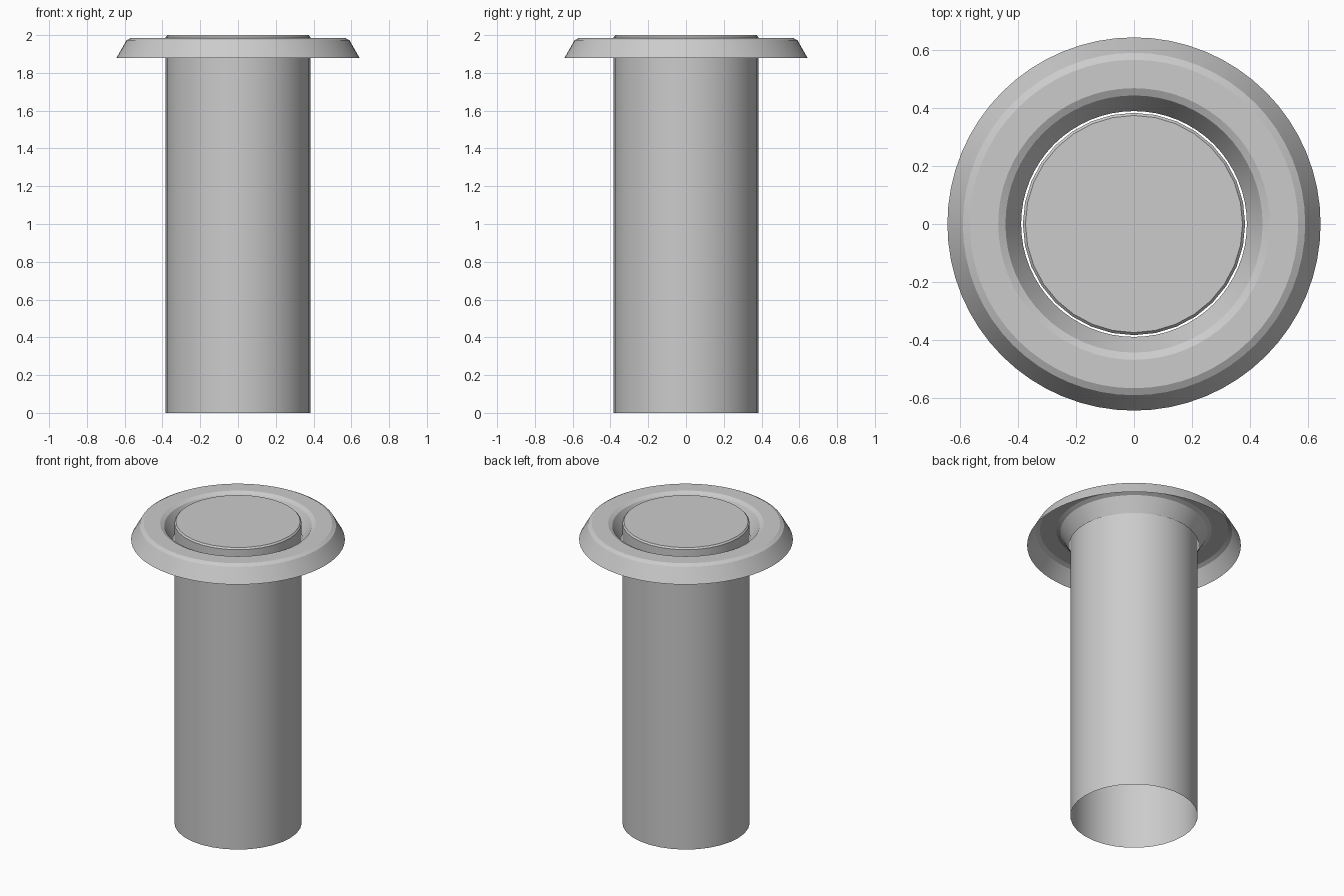
import bpy, bmesh
from math import cos, sin, tau, radians

if "Cube" in bpy.data.objects:
    bpy.data.objects.remove(bpy.data.objects["Cube"])


def lathe(name, profile, sides, cap_top=False):
    """Spin an open (radius, z) profile around z into a thin shell."""
    bm = bmesh.new()
    rings = [[bm.verts.new((r * cos(tau * i / sides), r * sin(tau * i / sides), z))
              for i in range(sides)] for r, z in profile]
    for a, b in zip(rings, rings[1:]):
        for i in range(sides):
            j = (i + 1) % sides
            bm.faces.new((a[i], a[j], b[j], b[i]))
    if cap_top:
        bm.faces.new(rings[-1])
    mesh = bpy.data.meshes.new(name)
    bm.to_mesh(mesh)
    bm.free()
    obj = bpy.data.objects.new(name, mesh)
    bpy.context.collection.objects.link(obj)
    bpy.ops.object.select_all(action='DESELECT')
    obj.select_set(True)
    bpy.context.view_layer.objects.active = obj
    bpy.ops.object.shade_smooth_by_angle(angle=radians(25))
    return obj


# Plunger: tube open at the bottom, closed top with a tiny chamfer
lathe("plunger", [(0.383, 0), (0.383, 1.99), (0.374, 2.0)], 32, cap_top=True)

# Collar: hollow flared ring, open underneath, with chamfered rims
lathe("collar", [(0.643, 1.88), (0.59, 1.973), (0.566, 1.986),
                 (0.468, 1.986), (0.443, 1.973), (0.389, 1.88)], 64)
